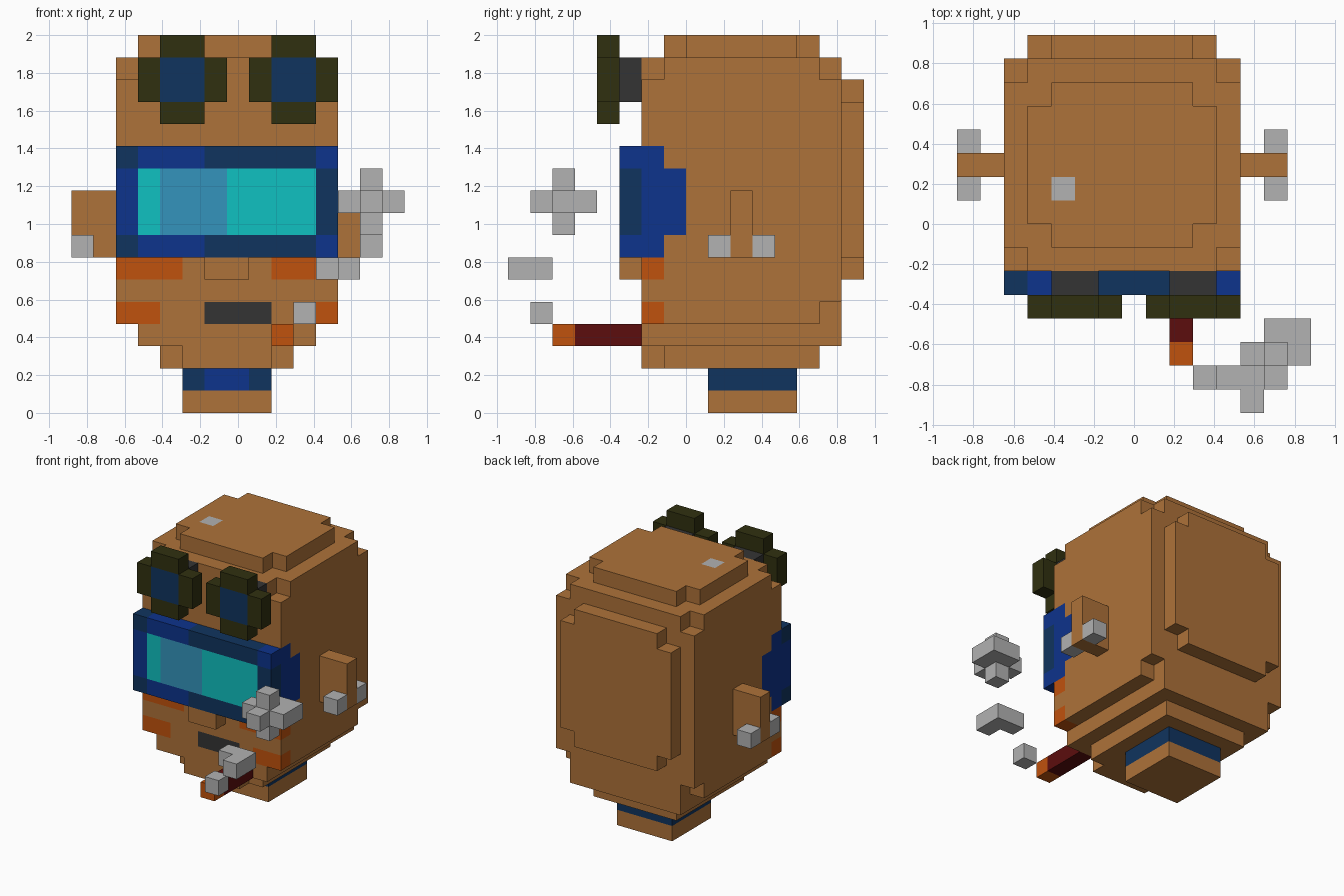
import bpy, bmesh
from mathutils import Vector

if "Cube" in bpy.data.objects:
    bpy.data.objects.remove(bpy.data.objects["Cube"], do_unlink=True)

UNIT = 2 / 17                      # edge of one block
ORIGIN = Vector((7.5, 8, 0))       # grid point at the world origin


def material(name, *rgb):
    mat = bpy.data.materials.new(name)
    mat.use_nodes = True
    mat.diffuse_color = (*rgb, 1)
    mat.node_tree.nodes["Principled BSDF"].inputs["Base Color"].default_value = (*rgb, 1)
    return mat


SKIN = material("tan skin", .42, .168, .041)
BLUE = material("blue", .004, .033, .262)
NAVY = material("navy", .005, .034, .114)
CYAN = material("cyan", .005, .533, .533)
SKY = material("sky blue", .034, .296, .503)
OLIVE = material("dark olive", .03, .03, .005)
GREY = material("dark grey", .034, .034, .034)
ORANGE = material("orange", .527, .084, .004)
RED = material("dark red", .107, .004, .004)
SILVER = material("silver", .445, .445, .445)

parts = {}


def fill(part, xs, ys, zs, mat):
    """Fill a range of grid cells; a later fill repaints, None carves away."""
    cells = parts.setdefault(part, {})
    for x in range(*xs):
        for y in range(*ys):
            for z in range(*zs):
                if mat:
                    cells[x, y, z] = mat
                else:
                    cells.pop((x, y, z), None)


def mirrored(xs):
    """The range and its reflection in the middle of the face."""
    return xs, (14 - xs[1], 14 - xs[0])


# Head: main block, stepped crown, back plate and jaw
fill("head", (2, 12), (6, 15), (4, 16), SKIN)
for xs in mirrored((2, 3)):
    fill("head", xs, (6, 7), (15, 16), None)
    fill("head", xs, (14, 15), (15, 16), None)
    fill("head", xs, (14, 15), (4, 5), None)
fill("head", (3, 11), (8, 13), (16, 17), SKIN)
fill("head", (4, 10), (7, 14), (16, 17), SKIN)
fill("head", (3, 11), (15, 16), (7, 14), SKIN)
fill("head", (4, 10), (15, 16), (6, 15), SKIN)
fill("head", (3, 11), (6, 15), (3, 4), SKIN)
fill("head", (4, 10), (7, 14), (2, 3), SKIN)
fill("head", (5, 9), (6, 7), (2, 3), SKIN)

# Face paint, mouth and crown stud
for xs in mirrored((2, 5)):
    fill("head", xs, (6, 7), (6, 7), ORANGE)
for xs in mirrored((2, 4)):
    fill("head", xs, (6, 7), (4, 5), ORANGE)
fill("head", (6, 9), (6, 7), (4, 5), GREY)
fill("head", (4, 5), (9, 10), (16, 17), SILVER)
fill("nose", (6, 8), (5, 6), (6, 7), SKIN)

# Visor side pieces sit flush in the head
for xs in mirrored((2, 3)):
    fill("head", xs, (6, 7), (7, 12), BLUE)
    fill("head", xs, (7, 8), (8, 11), BLUE)

# Visor frame and lens
fill("visor", (2, 12), (5, 6), (7, 12), NAVY)
fill("visor", (3, 6), (5, 6), (7, 12), BLUE)
fill("visor", (11, 12), (5, 6), (7, 12), BLUE)
fill("visor", (11, 12), (5, 6), (8, 11), NAVY)
fill("visor", (2, 3), (5, 6), (8, 11), BLUE)
fill("visor", (3, 11), (5, 6), (8, 11), CYAN)
fill("visor", (4, 7), (5, 6), (8, 11), SKY)

# Goggles: cross-shaped rims with square lenses on dark mounts
for name, x in (("right_goggle", 3), ("left_goggle", 8)):
    fill(name, (x, x + 4), (4, 5), (14, 16), OLIVE)
    fill(name, (x + 1, x + 3), (4, 5), (13, 17), OLIVE)
    fill(name, (x + 1, x + 3), (4, 5), (14, 16), NAVY)
    fill(name, (x + 1, x + 3), (5, 6), (14, 16), GREY)

# Ears with studs in front and behind
for name, xs, tip in (("right_ear", (0, 2), 0), ("left_ear", (12, 14), 13)):
    fill(name, xs, (10, 11), (7, 10), SKIN)
    for y in (9, 11):
        fill(name + "_studs", (tip, tip + 1), (y, y + 1), (7, 8), SILVER)

# Neck with a collar band
fill("neck", (5, 9), (9, 13), (0, 1), SKIN)
fill("neck", (5, 9), (9, 13), (1, 2), NAVY)
fill("neck", (6, 8), (9, 10), (1, 2), BLUE)

# Cigar and rising smoke
fill("cigar", (9, 10), (3, 6), (3, 4), RED)
fill("cigar", (9, 10), (2, 3), (3, 4), ORANGE)
fill("small_smoke_puff", (10, 11), (1, 2), (4, 5), SILVER)
fill("middle_smoke_puff", (11, 13), (1, 2), (6, 7), SILVER)
fill("middle_smoke_puff", (12, 13), (0, 1), (6, 7), SILVER)
fill("large_smoke_puff", (12, 15), (2, 3), (9, 10), SILVER)
fill("large_smoke_puff", (13, 14), (1, 4), (9, 10), SILVER)
fill("large_smoke_puff", (13, 14), (2, 3), (8, 11), SILVER)
fill("large_smoke_puff", (14, 15), (3, 4), (9, 10), SILVER)

occupied = set().union(*parts.values())


def build(name, cells):
    """Make the outer skin of the cells, merging coplanar faces by colour."""
    mats = list(dict.fromkeys(cells.values()))
    bm = bmesh.new()
    for cell, mat in cells.items():
        for axis in range(3):
            for side in (0, 1):
                near = list(cell)
                near[axis] += 2 * side - 1
                if tuple(near) in occupied:
                    continue
                corners = []
                for u, v in ((0, 0), (1, 0), (1, 1), (0, 1)):
                    p = Vector(cell)
                    p[axis] += side
                    p[(axis + 1) % 3] += u
                    p[(axis + 2) % 3] += v
                    corners.append(bm.verts.new((p - ORIGIN) * UNIT))
                face = bm.faces.new(corners if side else corners[::-1])
                face.material_index = mats.index(mat)
    bmesh.ops.remove_doubles(bm, verts=bm.verts, dist=UNIT / 100)
    bmesh.ops.dissolve_limit(bm, angle_limit=.01, verts=bm.verts,
                             edges=bm.edges, delimit={'MATERIAL'})
    mesh = bpy.data.meshes.new(name)
    bm.to_mesh(mesh)
    bm.free()
    for mat in mats:
        mesh.materials.append(mat)
    bpy.context.collection.objects.link(bpy.data.objects.new(name, mesh))


for part, cells in parts.items():
    build(part, cells)
